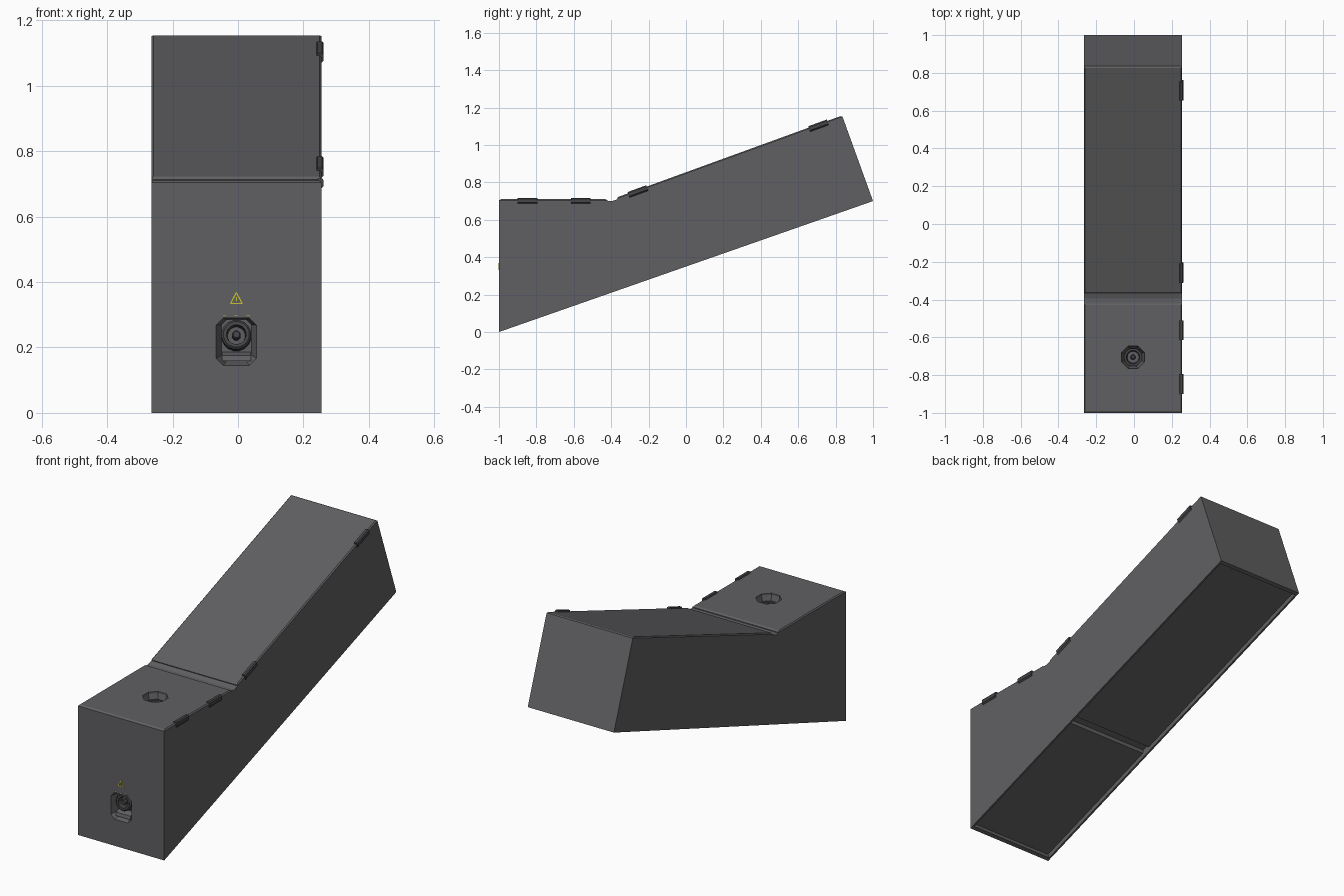
import bpy, bmesh, math
from mathutils import Vector

if "Cube" in bpy.data.objects:
    bpy.data.objects.remove(bpy.data.objects["Cube"])


def material(name, rgb):
    m = bpy.data.materials.new(name)
    m.diffuse_color = (*rgb, 1)
    m.use_nodes = True
    m.node_tree.nodes["Principled BSDF"].inputs["Base Color"].default_value = m.diffuse_color
    return m


GREY = material("slate grey", (0.118, 0.118, 0.125))
DARK = material("dark grey", (0.06, 0.06, 0.064))
YELLOW = material("warning yellow", (0.6, 0.55, 0.03))
X0, X1, CX = -0.265, 0.255, -0.005


def loft(name, rings, mat, closed=False):
    """Skin a series of equal-sized point rings; cap the ends unless closed."""
    bm = bmesh.new()
    rows = [[bm.verts.new(p) for p in r] for r in rings]
    n = len(rows[0])
    pairs = list(zip(rows, rows[1:])) + ([(rows[-1], rows[0])] if closed else [])
    for a, b in pairs:
        for i in range(n):
            j = (i + 1) % n
            bm.faces.new((a[i], a[j], b[j], b[i]))
    if not closed:
        bm.faces.new(rows[0])
        bm.faces.new(rows[-1])
    bmesh.ops.recalc_face_normals(bm, faces=bm.faces)
    me = bpy.data.meshes.new(name)
    bm.to_mesh(me)
    bm.free()
    me.materials.append(mat)
    ob = bpy.data.objects.new(name, me)
    bpy.context.collection.objects.link(ob)
    return ob


def prism(name, yz, x0, x1, mat):
    return loft(name, [[(x, y, z) for y, z in yz] for x in (x0, x1)], mat)


def lathe(name, profile, centre, axis, mat, n=16, closed=False):
    """Revolve (radius, distance) pairs around an axis."""
    q = Vector(axis).to_track_quat('Z', 'Y')
    c = Vector(centre)
    rings = [[c + q @ Vector((r * math.cos(2 * math.pi * (i + .5) / n),
                              r * math.sin(2 * math.pi * (i + .5) / n), d))
              for i in range(n)] for r, d in profile]
    return loft(name, rings, mat, closed)


def cut(target, cutter):
    mod = target.modifiers.new("cut", 'BOOLEAN')
    mod.operation, mod.solver, mod.object = 'DIFFERENCE', 'EXACT', cutter
    bpy.context.view_layer.objects.active = target
    bpy.ops.object.modifier_apply(modifier=mod.name)


# Main wedge body
body = prism("body", [(-1, 0), (1, 0.70), (0.838, 1.148), (-0.365, 0.71),
                      (-0.395, 0.70), (-1, 0.70)], X0, X1, GREY)

# Recessed underside with a cross groove where the two panels meet
u = Vector((2, 0.70)).normalized()
v = Vector((-u.y, u.x))
start = Vector((-1, 0))
length = Vector((2, 0.70)).length
sd = [(0.02, -0.05), (length - 0.02, -0.05), (length - 0.02, 0.025), (0.87, 0.025),
      (0.86, 0.04), (0.83, 0.04), (0.82, 0.025), (0.02, 0.025)]
under = prism("underside_cutter", [tuple(start + u * s + v * d) for s, d in sd],
              X0 + 0.01, X1 - 0.01, GREY)
cut(body, under)


# Two chamfered lids on the flat and sloped tops
def lid(name, a, b, h=0.010, c=0.010):
    a, b = Vector(a), Vector(b)
    d = (b - a).normalized()
    up = Vector((-d.y, d.x))

    def ring(off, height):
        p, q = a + d * off + up * height, b - d * off + up * height
        w = off * 0.6
        return [(X0 + w, *p), (X1 - w, *p), (X1 - w, *q), (X0 + w, *q)]
    return loft(name, [ring(0, -0.004), ring(0, h * 0.4), ring(c, h)], GREY)


flat_lid = lid("flat_lid", (-1, 0.70), (-0.42, 0.70))
lid("sloped_lid", (-0.367, 0.71), (0.838, 1.148))

# Tapered octagonal well in the flat lid
well = lathe("well_cutter", [(0.065, -0.02), (0.065, 0.015), (0.05, 0.065)],
             (CX, -0.705, 0.715), (0, 0, -1), GREY, 8)
cut(flat_lid, well)
cut(body, well)
lathe("well_ring", [(0.048, -0.01), (0.048, 0.02), (0.036, 0.02), (0.03, -0.01)],
      (CX, -0.705, 0.655), (0, 0, 1), DARK, closed=True)
lathe("well_pin", [(0.014, -0.01), (0.014, 0.02), (0.009, 0.026)],
      (CX, -0.705, 0.655), (0, 0, 1), DARK, 8)


# Chamfered socket recess in the front
def octagon(w, z0, z1, c, y):
    return [(CX + x, y, z) for x, z in
            [(-w + c, z0), (w - c, z0), (w, z0 + c), (w, z1 - c),
             (w - c, z1), (-w + c, z1), (-w, z1 - c), (-w, z0 + c)]]


recess = loft("recess_cutter", [octagon(0.062, 0.145, 0.29, 0.022, -1.02),
                                octagon(0.062, 0.145, 0.29, 0.022, -1.0),
                                octagon(0.046, 0.160, 0.285, 0.016, -0.95)], GREY)
cut(body, recess)
for c in (under, well, recess):
    bpy.data.objects.remove(c)

# Socket: ring, pin and stepped rest below it
axis = (0, -1, 0.15)
lathe("socket_ring", [(0.046, -0.01), (0.046, 0.028), (0.040, 0.034), (0.030, 0.034),
                      (0.026, -0.01)], (CX, -0.95, 0.235), axis, DARK, closed=True)
lathe("socket_pin", [(0.014, -0.01), (0.014, 0.024), (0.010, 0.03)],
      (CX, -0.95, 0.235), axis, DARK, 8)
prism("socket_rest", [(-0.94, 0.158), (-0.985, 0.158), (-0.98, 0.175), (-0.94, 0.19)],
      CX - 0.044, CX + 0.044, GREY)


# Yellow warning triangle and small tick marks on thin plates
def bar(name, a, b, w=0.0018):
    a, b = Vector(a), Vector(b)
    d = (b - a).normalized()
    s = Vector((-d.y, d.x)) * w
    loft(name, [[(CX + p.x, y, p.y) for p in (a - s, b - s, b + s, a + s)]
                for y in (-1.0015, -0.999)], YELLOW)


tri = [(-0.018, 0.334), (0.018, 0.334), (0, 0.368)]
for i in range(3):
    bar(f"warning_edge_{i + 1}", tri[i], tri[(i + 1) % 3])
bar("warning_mark", (0, 0.342), (0, 0.354))
for i, x in enumerate((-0.036, 0, 0.036)):
    bar(f"tick_{i + 1}", (x - 0.005, 0.297), (x + 0.005, 0.297), 0.001)


# Hinges along the right edge of the lids
def hinge(name, y0, y1, z0, z1):
    a, b = Vector((y0, z0)), Vector((y1, z1))
    d = (b - a).normalized()
    up = Vector((-d.y, d.x))
    section = [(0.240, 0.0), (0.243, 0.006), (0.257, 0.006), (0.262, 0.0),
               (0.262, -0.018), (0.254, -0.026), (0.240, -0.026)]
    loft(name, [[(x, *(p + up * h)) for x, h in section] for p in (a, b)], DARK)


def slope_z(y):
    return 0.722 + (y + 0.367) * 0.364


for i, y in enumerate((-0.90, -0.615)):
    hinge(f"flat_hinge_{i + 1}", y, y + 0.105, 0.711, 0.711)
for i, y in enumerate((-0.31, 0.655)):
    hinge(f"sloped_hinge_{i + 1}", y, y + 0.10, slope_z(y), slope_z(y + 0.10))
